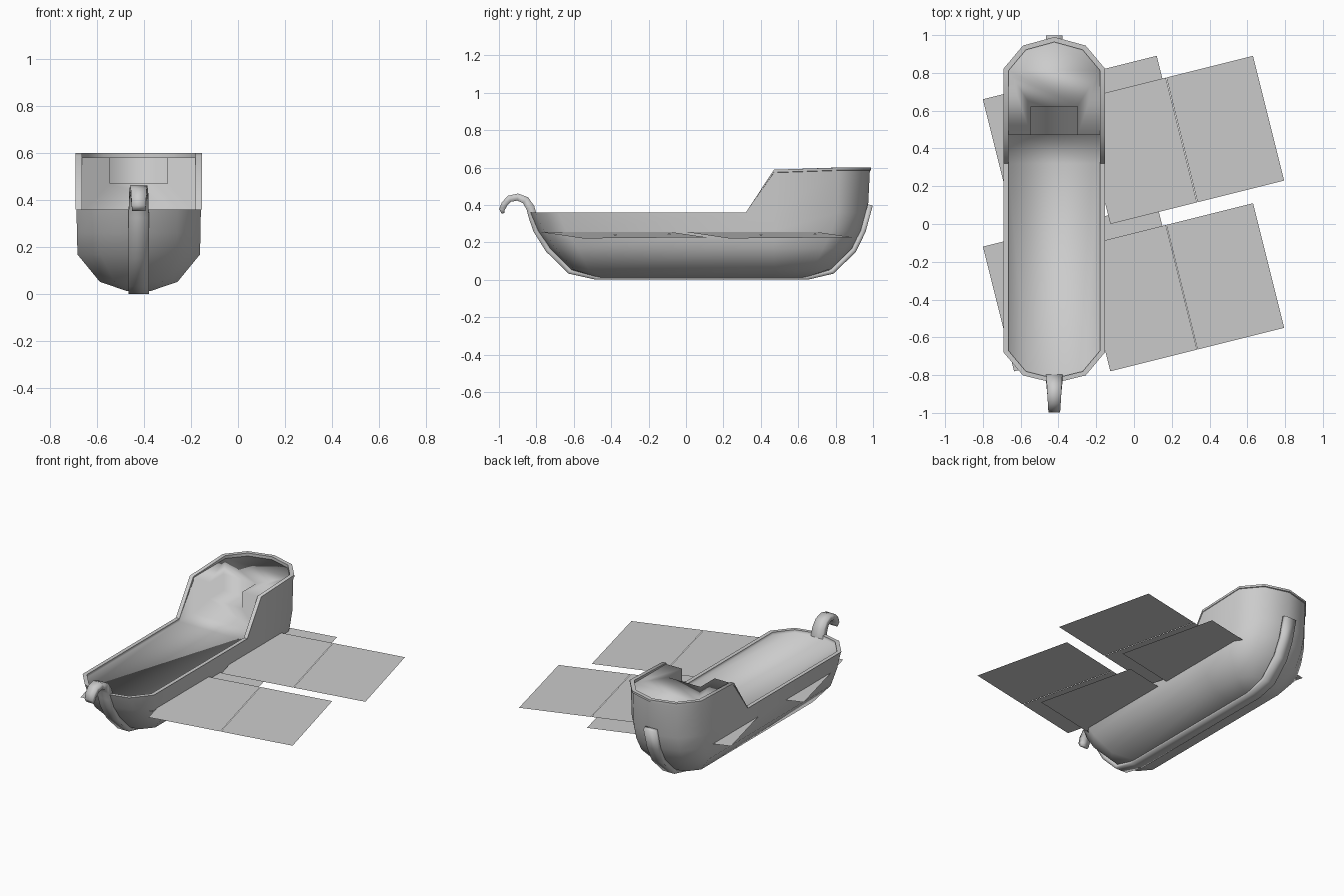
import bpy, bmesh, math
from mathutils import Vector

if "Cube" in bpy.data.objects:
    bpy.data.objects.remove(bpy.data.objects["Cube"])

CX = -0.422  # boat centre line

grey = bpy.data.materials.new("plain grey")
grey.diffuse_color = (0.6, 0.6, 0.6, 1)
grey.use_nodes = True
grey.node_tree.nodes["Principled BSDF"].inputs["Base Color"].default_value = grey.diffuse_color


def finish(name, bm, smooth=None, solid=True):
    bmesh.ops.remove_doubles(bm, verts=bm.verts, dist=0.0005)
    if solid:
        bmesh.ops.recalc_face_normals(bm, faces=bm.faces)
    me = bpy.data.meshes.new(name)
    bm.to_mesh(me)
    bm.free()
    ob = bpy.data.objects.new(name, me)
    bpy.context.collection.objects.link(ob)
    me.materials.append(grey)
    if smooth:
        bpy.ops.object.select_all(action='DESELECT')
        ob.select_set(True)
        bpy.context.view_layer.objects.active = ob
        bpy.ops.object.shade_smooth_by_angle(angle=math.radians(smooth))
    return ob


def outline(w, front, back):
    """Plan outline of the boat: half width and both end positions."""
    k = w / 0.265
    side = [(w * 0.62, front + 0.04 * k), (w, front + 0.16 * k), (w, 0.32),
            (w, 0.47), (w, back - 0.165 * k), (w * 0.62, back - 0.045 * k)]
    return [(0, front)] + side + [(0, back)] + [(-x, y) for x, y in reversed(side)]


def rim_z(y):
    return 0.36 if y < 0.4 else (0.588 if y < 0.5 else 0.60)


def bridge(bm, rings):
    """Join rings of points, skipping collapsed corners."""
    vr = [[bm.verts.new(p) for p in r] for r in rings]
    n = len(vr[0])
    for a, b in zip(vr, vr[1:]):
        for i in range(n):
            j = (i + 1) % n
            quad = []
            for v in (a[i], a[j], b[j], b[i]):
                if all((v.co - q.co).length > 1e-5 for q in quad):
                    quad.append(v)
            if len(quad) > 2:
                bm.faces.new(quad)
    return vr


# hull: stacked outlines up to the rim, with a small lip around the stern
levels = [(0.05, -0.48, 0.65, 0.013), (0.165, -0.62, 0.78, 0.052),
          (0.260, -0.735, 0.895, 0.168), (0.263, -0.80, 0.945, 0.26),
          (0.264, -0.842, 0.972, 0.36)]
rings = [[(CX + x, y, z) for x, y in outline(w, f, b)] for w, f, b, z in levels]
wall = outline(0.264, -0.842, 0.983)
lip = outline(0.268, -0.842, 0.990)
inner = outline(0.242, -0.817, 0.963)


def ring(pts, drop=0.0):
    return [(CX + x, y, rim_z(y) - (drop if y > 0.46 else 0)) for x, y in pts]


rings += [ring(wall, 0.016), ring(lip, 0.014), ring(lip), ring(inner), ring(inner, 0.03)]
bm = bmesh.new()
vr = bridge(bm, rings)
bm.faces.new(vr[0])
finish("hull", bm, 55)

# inside of the boat: main deck, stern wall with stair notch, stern deck
LOW, STEP, HIGH = 0.340, 0.47, 0.580
NL, NR, NF, NB = -0.122, 0.122, 0.47, 0.622
W = 0.242
bm = bmesh.new()


def face(*pts):
    bm.faces.new([bm.verts.new((CX + x, y, z)) for x, y, z in pts])


n = len(inner)
for i in range(n):
    (ax, ay), (bx, by) = inner[i], inner[(i + 1) % n]
    if min(ay, by) > 0.46:  # stern deck edge, tucked behind the rim
        face((ax, ay, HIGH), (bx, by, HIGH), (bx, by, HIGH - 0.02), (ax, ay, HIGH - 0.02))
        continue
    pts = [(ax, ay, LOW), (bx, by, LOW)]
    if by > 0.46:
        pts.append((bx, by, HIGH))
    pts += [(bx, by, rim_z(by)), (ax, ay, rim_z(ay))]
    if ay > 0.46:
        pts.append((ax, ay, HIGH))
    face(*pts)
face(*[(x, y, LOW) for x, y in inner if y < 0.48])
notch = [(NL, NF), (NL, NB), (NR, NB), (NR, NF)]
stern = [p for p in inner if p[1] > 0.46] + notch
face(*[(x, y, HIGH) for x, y in stern])
face((-W, NF, LOW), (W, NF, LOW), (W, NF, HIGH), (NR, NF, HIGH),
     (NR, NF, STEP), (NL, NF, STEP), (NL, NF, HIGH), (-W, NF, HIGH))
face(*[(x, y, STEP) for x, y in notch])
for (ax, ay), (bx, by) in zip(notch, notch[1:]):
    face((ax, ay, STEP), (bx, by, STEP), (bx, by, HIGH), (ax, ay, HIGH))
bmesh.ops.remove_doubles(bm, verts=bm.verts, dist=0.0005)
bmesh.ops.recalc_face_normals(bm, faces=bm.faces)
deck = max(bm.faces, key=lambda f: f.calc_area())
if deck.normal.z < 0:
    bmesh.ops.reverse_faces(bm, faces=bm.faces)
finish("decks_and_inner_wall", bm, 120, solid=False)


def strip(name, path):
    """Bar swept in the y-z plane; path items are y, z, half width, thickness."""
    rings = []
    for i, (y, z, w, t) in enumerate(path):
        a, b = path[max(i - 1, 0)], path[min(i + 1, len(path) - 1)]
        d = Vector((b[0] - a[0], b[1] - a[1])).normalized()
        ny, nz = -d.y * t / 2, d.x * t / 2
        rings.append([(CX - w, y + ny, z + nz), (CX + w, y + ny, z + nz),
                      (CX + w, y - ny, z - nz), (CX - w, y - ny, z - nz)])
    bm = bmesh.new()
    vr = bridge(bm, rings)
    bm.faces.new(vr[0])
    bm.faces.new(vr[-1])
    return finish(name, bm, 120)


# keel wrapping the hull and curling into the bow hook
keel = [(0.985, 0.40), (0.947, 0.26), (0.897, 0.158), (0.783, 0.045),
        (0.65, 0.014), (-0.48, 0.014), (-0.622, 0.045), (-0.738, 0.16),
        (-0.802, 0.262)]
hook = [(-0.817, 0.33, 0.043, 0.045), (-0.832, 0.385, 0.042, 0.045),
        (-0.858, 0.425, 0.040, 0.042), (-0.90, 0.442, 0.037, 0.038),
        (-0.943, 0.433, 0.034, 0.036), (-0.970, 0.405, 0.032, 0.034),
        (-0.984, 0.375, 0.030, 0.030), (-0.978, 0.355, 0.028, 0.016)]
strip("keel_and_bow_hook", [(y, z, 0.043, 0.028) for y, z in keel] + hook)

# thin flat sheets: two pairs, each of two panels with a hairline gap
for row in range(2):
    for col in range(2):
        bm = bmesh.new()
        ox, oy = 0.51 * col, -0.78 * row
        for t0, t1 in ((0, 0.4985), (0.5015, 1)):
            corners = []
            for t, s in ((t0, 0), (t0, 1), (t1, 1), (t1, 0)):
                dx = 0.92 * t + 0.165 * s
                corners.append(bm.verts.new((-0.80 + dx + ox,
                                             0.66 + 0.23 * t - 0.66 * s + oy,
                                             0.261 - 0.037 * dx)))
            bm.faces.new(corners)
        finish("flat_sheet_%d" % (row * 2 + col + 1), bm, solid=False)
